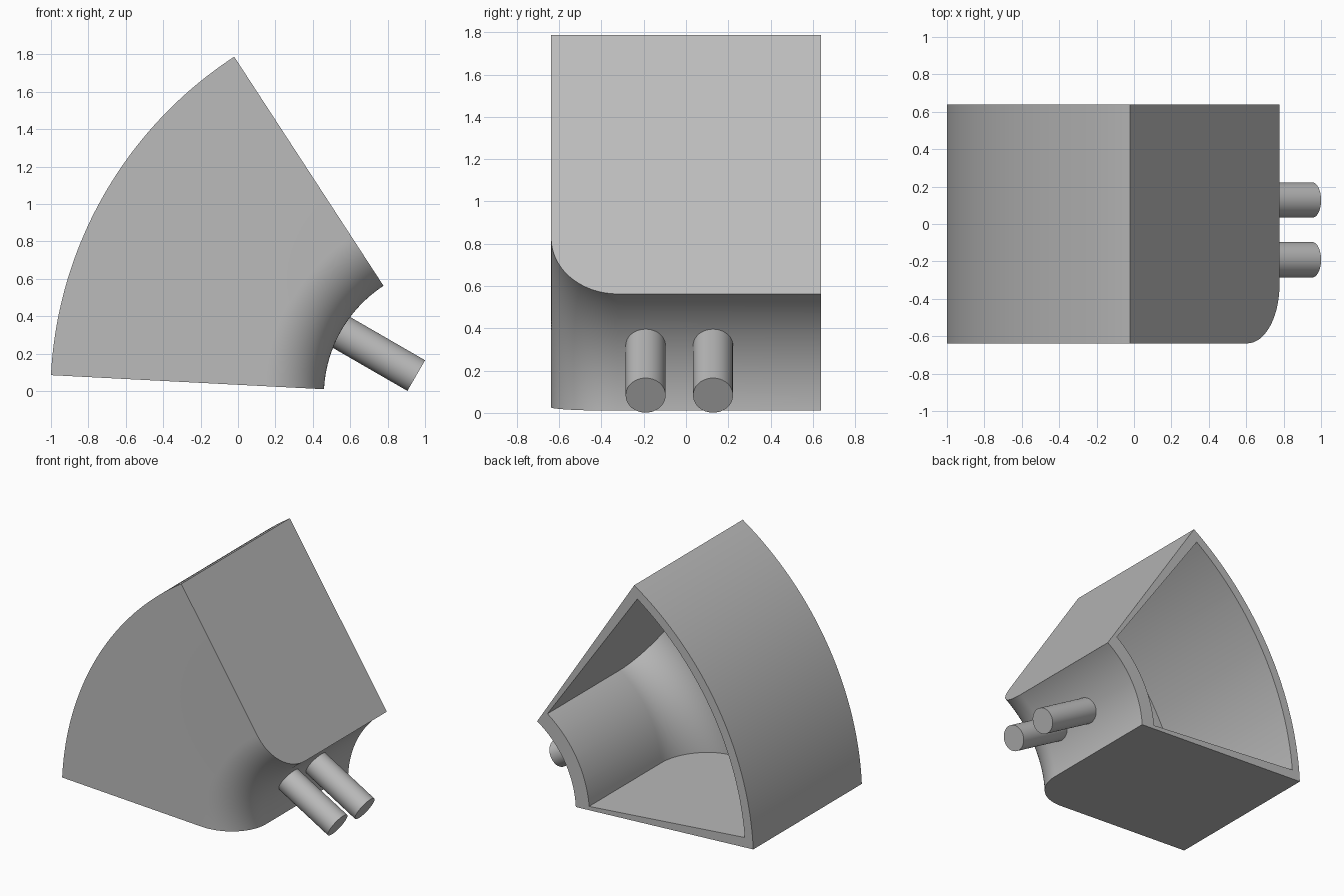
import bpy, bmesh
from math import cos, sin, pi, radians
from mathutils import Vector, Matrix

if "Cube" in bpy.data.objects:
    bpy.data.objects.remove(bpy.data.objects["Cube"])

AXIS = Vector((1.162, 0, -0.026))   # sweep axis runs along y through here
FRONT, BACK, FILLET = -0.638, 0.638, 0.315

grey = bpy.data.materials.new("plain grey")
grey.use_nodes = True
grey.diffuse_color = (0.5, 0.5, 0.5, 1)
grey.node_tree.nodes["Principled BSDF"].inputs["Base Color"].default_value = (0.5, 0.5, 0.5, 1)


def finish(name, bm):
    bmesh.ops.recalc_face_normals(bm, faces=bm.faces)
    mesh = bpy.data.meshes.new(name)
    bm.to_mesh(mesh)
    bm.free()
    mesh.materials.append(grey)
    obj = bpy.data.objects.new(name, mesh)
    bpy.context.collection.objects.link(obj)
    return obj


def select(obj):
    bpy.ops.object.select_all(action='DESELECT')
    obj.select_set(True)
    bpy.context.view_layer.objects.active = obj


def sector(name, r_in, r_out, front, back, start, end, steps=54):
    """Sweep a rectangle with one rounded corner around the axis."""
    profile = [(r_out, front), (r_out, back), (r_in, back)]
    for i in range(21):
        t = pi / 2 * i / 20
        profile.append((r_in + FILLET * (1 - cos(t)), front + FILLET * (1 - sin(t))))
    bm = bmesh.new()
    rings = []
    for s in range(steps + 1):
        a = radians(start + (end - start) * s / steps)
        rings.append([bm.verts.new(AXIS + Vector((r * cos(a), y, r * sin(a)))) for r, y in profile])
    n = len(profile)
    for low, high in zip(rings, rings[1:]):
        for i in range(n):
            j = (i + 1) % n
            bm.faces.new((low[i], low[j], high[j], high[i]))
    bm.faces.new(rings[0])
    bm.faces.new(rings[-1])
    return finish(name, bm)


# Hollow wedge housing, open at the back
housing = sector("housing", 0.703, 2.165, FRONT, BACK, 123.1, 177.05)
cavity = sector("cavity_cutter", 0.815, 2.1, FRONT + 0.11, BACK + 0.1, 125.1, 175.05)
cavity.hide_render = True
cut = housing.modifiers.new("hollow", 'BOOLEAN')
cut.operation, cut.solver, cut.object = 'DIFFERENCE', 'EXACT', cavity
select(housing)
bpy.ops.object.modifier_apply(modifier=cut.name)
bpy.data.objects.remove(cavity)
bpy.ops.object.shade_smooth_by_angle(angle=radians(30))

# Two round pegs pointing at the sweep axis
direction = Vector((cos(radians(150)), 0, sin(radians(150))))
LENGTH = 0.52
for name, y in (("front_peg", -0.191), ("back_peg", 0.128)):
    bm = bmesh.new()
    centre = Vector((0.953, y, 0.083)) + direction * LENGTH / 2
    turn = direction.to_track_quat('Z', 'Y').to_matrix().to_4x4()
    bmesh.ops.create_cone(bm, cap_ends=True, segments=48, radius1=0.0945, radius2=0.0945,
                          depth=LENGTH, matrix=Matrix.Translation(centre) @ turn)
    select(finish(name, bm))
    bpy.ops.object.shade_smooth_by_angle(angle=radians(30))
